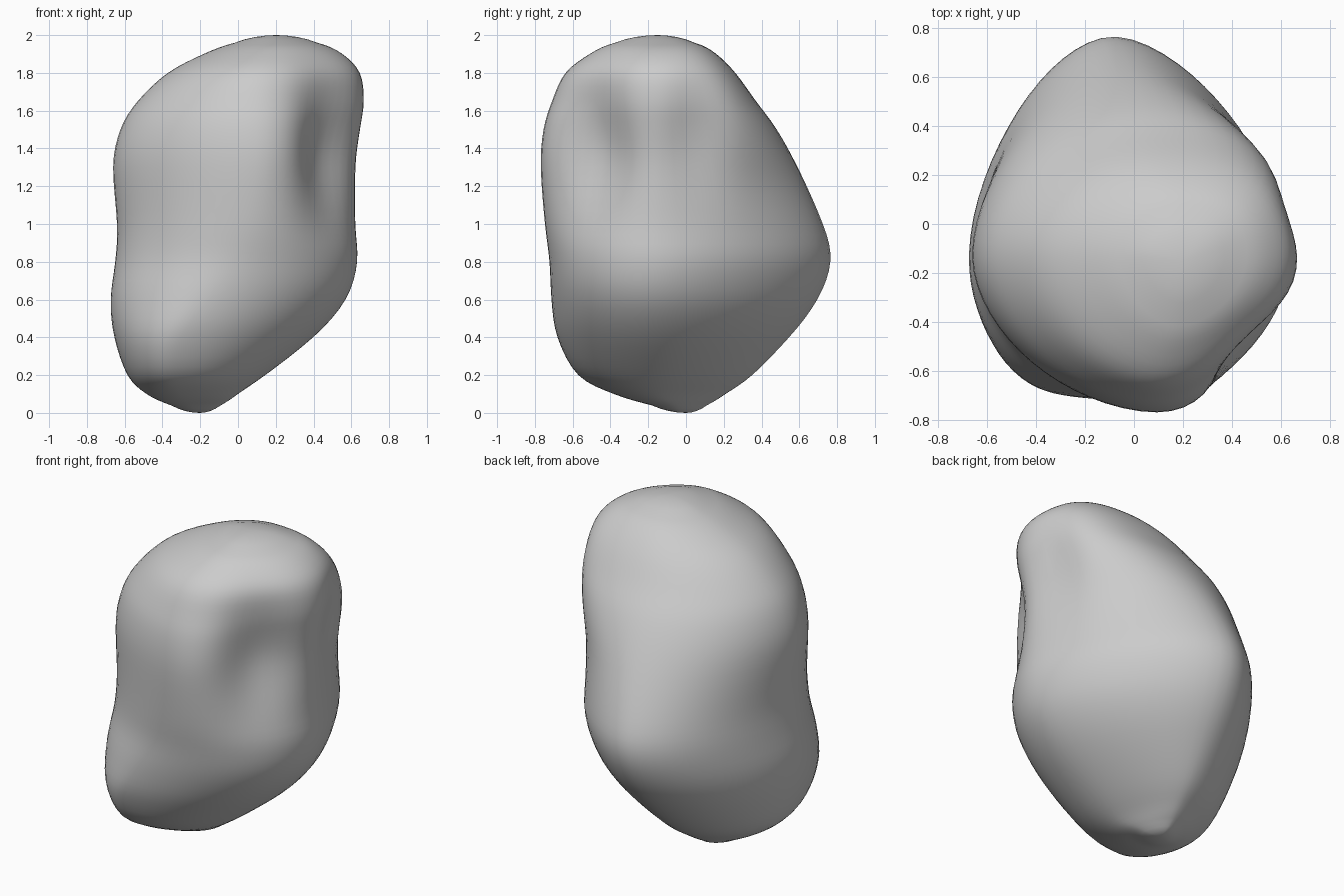
import bpy, bmesh, math
from mathutils import Vector

if "Cube" in bpy.data.objects:
    bpy.data.objects.remove(bpy.data.objects["Cube"])

# Outline by height: z, left x, right x, front y, back y, x of front point, x of back point
LEVELS = [
    (0.00, -0.20, -0.20, 0.00, 0.00, -0.20, -0.20),
    (0.04, -0.35, -0.09, -0.18, 0.11, -0.24, -0.19),
    (0.10, -0.48, 0.00, -0.38, 0.21, -0.30, -0.17),
    (0.20, -0.58, 0.14, -0.57, 0.35, -0.34, -0.15),
    (0.40, -0.65, 0.40, -0.68, 0.55, -0.31, -0.11),
    (0.60, -0.67, 0.57, -0.71, 0.70, -0.16, -0.09),
    (0.80, -0.645, 0.63, -0.72, 0.77, -0.01, -0.08),
    (1.00, -0.635, 0.62, -0.745, 0.73, 0.06, -0.06),
    (1.30, -0.66, 0.63, -0.77, 0.59, 0.10, 0.00),
    (1.50, -0.62, 0.655, -0.755, 0.48, 0.10, 0.04),
    (1.65, -0.53, 0.67, -0.71, 0.37, 0.10, 0.08),
    (1.80, -0.37, 0.645, -0.64, 0.26, 0.12, 0.12),
    (1.90, -0.18, 0.55, -0.51, 0.16, 0.16, 0.16),
    (1.96, -0.02, 0.42, -0.38, 0.05, 0.19, 0.19),
    (2.00, 0.20, 0.20, -0.15, -0.15, 0.20, 0.20),
]
STEPS, SEGS = 4, 64


def blend(a, b, c, d, t):
    """Catmull-Rom blend between b and c"""
    return tuple(0.5 * (2*q + (r-p)*t + (2*p-5*q+4*r-s)*t*t + (3*q-p-3*r+s)*t**3)
                 for p, q, r, s in zip(a, b, c, d))


def resample(rows):
    out, last = [], len(rows) - 2
    for i in range(last + 1):
        a, b, c, d = rows[max(i-1, 0)], rows[i], rows[i+1], rows[min(i+2, last+1)]
        for k in range(STEPS):
            t = k / STEPS
            row = blend(a, b, c, d, t)
            if i in (0, last):  # rounded ends
                ease = t*t if i == 0 else 1 - (1-t)**2
                row = tuple(p + (q-p)*t for p, q in zip(b, c))
                row = (b[0] + (c[0]-b[0])*ease,) + row[1:]
            out.append(row)
    return out[1:]


def ramp(z, lo, hi):
    return min(max((z - lo) / (hi - lo), 0), 1)


def ring(row):
    """Four rounded quadrants joining the right, back, left and front points"""
    z, xl, xr, yf, yb, xf, xb = row
    ys = max(min(-0.13, yb - 0.4*(yb-yf)), yf + 0.4*(yb-yf))
    high, crown = ramp(z, 0.7, 1.2), ramp(z, 1.2, 1.7)
    quads = [(xb, xr, yb, 1.55 + 0.15*high + 0.9*crown),
             (xb, xl, yb, 1.74 + 0.12*crown),
             (xf, xl, yf, 2.0 - 0.22*high),
             (xf, xr, yf, 2.05 - 0.2*high)]
    pts = []
    for k in range(SEGS):
        ang = 2*math.pi*k/SEGS
        cx, x, y, n = quads[k*4//SEGS]
        c, s = abs(math.cos(ang)), abs(math.sin(ang))
        r = (c**n + s**n) ** (-1/n)
        pts.append(Vector((cx + (x-cx)*c*r, ys + (y-ys)*s*r, z)))
    return pts


# Soft hollows: centre, radius across, radius in height, push direction with depth
HOLLOWS = [((0.46, -0.48, 1.40), 0.21, 0.36, (-0.11, 0.10, 0)),
           ((0.62, 0.05, 1.48), 0.14, 0.32, (-0.05, -0.01, 0))]


def carve(p):
    q = p.copy()
    for c, rh, rz, push in HOLLOWS:
        d = p - Vector(c)
        q += Vector(push) * math.exp(-(d.x**2 + d.y**2)/rh**2 - (d.z/rz)**2)
    return q


# Boulder body: lofted rings closed with a point at each end
bm = bmesh.new()
rings = [[bm.verts.new(carve(p)) for p in ring(r)] for r in resample(LEVELS)]
for a, b in zip(rings, rings[1:]):
    for i in range(SEGS):
        j = (i + 1) % SEGS
        bm.faces.new((a[i], a[j], b[j], b[i]))
bottom = bm.verts.new((-0.20, 0.0, 0.0))
top = bm.verts.new((0.20, -0.15, 2.0))
for i in range(SEGS):
    j = (i + 1) % SEGS
    bm.faces.new((bottom, rings[0][j], rings[0][i]))
    bm.faces.new((top, rings[-1][i], rings[-1][j]))
# Relax the seams between quadrants, then restore the lost width
inner = [v for v in bm.verts if 0.04 < v.co.z < 1.97]
for _ in range(3):
    bmesh.ops.smooth_vert(bm, verts=inner, factor=0.5, use_axis_x=True, use_axis_y=True)
bmesh.ops.scale(bm, vec=(1.012, 1.006, 1), verts=bm.verts)
bmesh.ops.recalc_face_normals(bm, faces=bm.faces)
mesh = bpy.data.meshes.new("boulder")
bm.to_mesh(mesh)
bm.free()
mesh.shade_smooth()
boulder = bpy.data.objects.new("boulder", mesh)
bpy.context.collection.objects.link(boulder)
